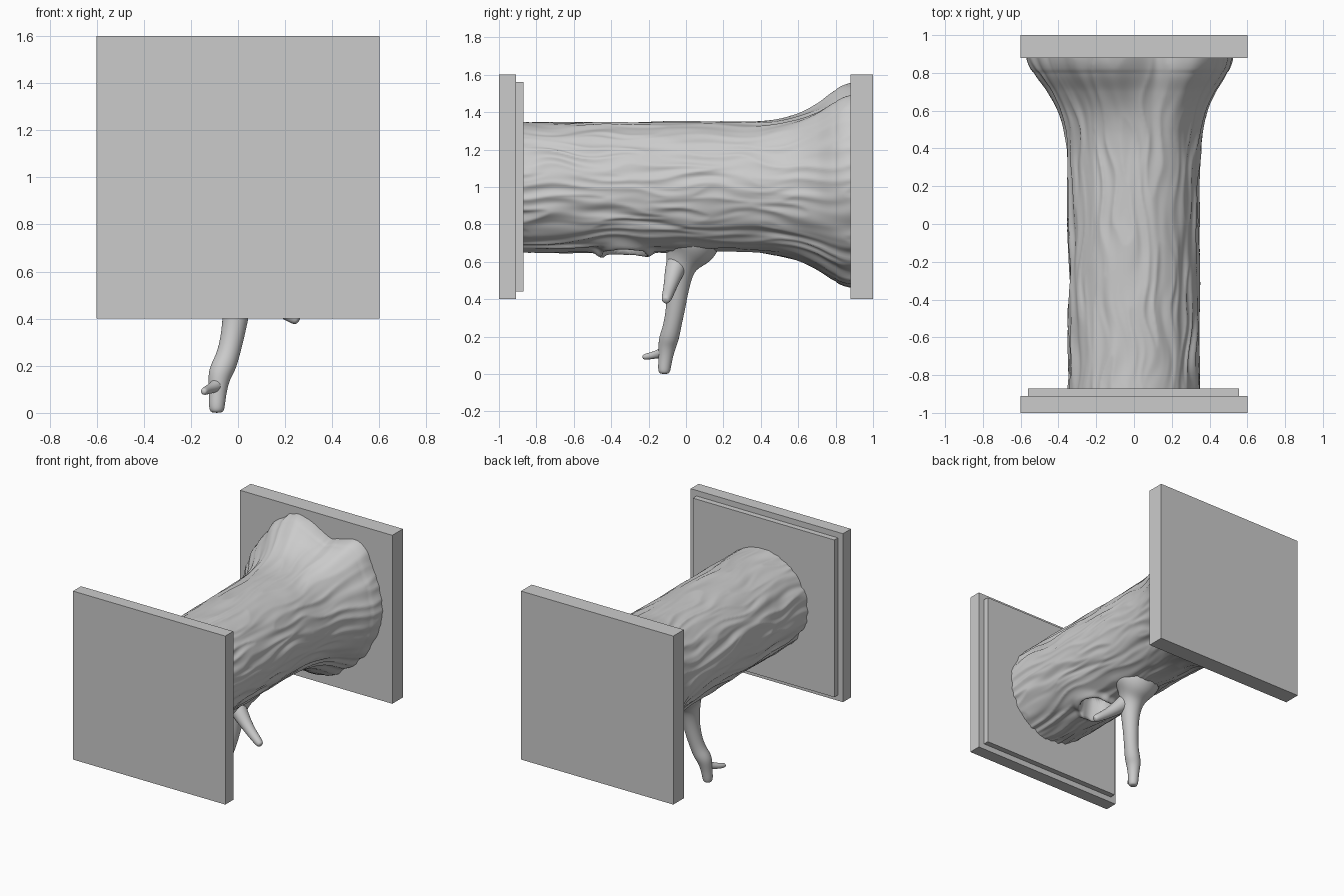
import bpy, bmesh
from math import sin, cos, pi, tau, exp, hypot, degrees
from mathutils import Vector, noise

if "Cube" in bpy.data.objects:
    bpy.data.objects.remove(bpy.data.objects["Cube"])


def finish(bm, name, smooth=True):
    bmesh.ops.recalc_face_normals(bm, faces=bm.faces)
    mesh = bpy.data.meshes.new(name)
    bm.to_mesh(mesh)
    bm.free()
    if smooth:
        mesh.shade_smooth()
    obj = bpy.data.objects.new(name, mesh)
    bpy.context.collection.objects.link(obj)
    return obj


def slab(name, x0, x1, y0, y1, z0, z1):
    bm = bmesh.new()
    bmesh.ops.create_cube(bm, size=1)
    for v in bm.verts:
        v.co = ((x0 + x1) / 2 + v.co.x * (x1 - x0),
                (y0 + y1) / 2 + v.co.y * (y1 - y0),
                (z0 + z1) / 2 + v.co.z * (z1 - z0))
    return finish(bm, name, False)


def bridge(bm, rings):
    n = len(rings[0])
    for a, b in zip(rings, rings[1:]):
        for i in range(n):
            j = (i + 1) % n
            bm.faces.new((a[i], a[j], b[j], b[i]))


def tube(name, path, sides=10):
    """Round limb through (x, y, z, radius) points, smoothed by subdivision."""
    bm = bmesh.new()
    pts = [Vector(p[:3]) for p in path]
    rings, prev, q = [], None, None
    for k, p in enumerate(pts):
        t = (pts[min(k + 1, len(pts) - 1)] - pts[max(k - 1, 0)]).normalized()
        q = t.to_track_quat('Z', 'Y') if q is None else prev.rotation_difference(t) @ q
        prev = t
        r = path[k][3]
        rings.append([bm.verts.new(p + q @ Vector((r * cos(tau * i / sides), r * sin(tau * i / sides), 0)))
                      for i in range(sides)])
    bridge(bm, rings)
    bm.faces.new(rings[0])
    bm.faces.new(rings[-1])
    obj = finish(bm, name)
    obj.modifiers.new("smooth", 'SUBSURF').levels = 2
    obj.modifiers["smooth"].render_levels = 2
    return obj


def interp(table, x):
    """Smooth interpolation through a sorted (x, value) table."""
    if x <= table[0][0]:
        return table[0][1]
    for k in range(len(table) - 1):
        (x0, v0), (x1, v1) = table[k], table[k + 1]
        if x <= x1:
            a = table[k - 1][1] if k > 0 else v0
            b = table[k + 2][1] if k + 2 < len(table) else v1
            t = (x - x0) / (x1 - x0)
            return 0.5 * (2 * v0 + (v1 - a) * t + (2 * a - 5 * v0 + 4 * v1 - b) * t * t
                          + (3 * v0 - a - 3 * v1 + b) * t ** 3)
    return table[-1][1]


# End plates
slab("back_plate", -0.6, 0.6, 0.88, 1.0, 0.4, 1.6)
slab("front_plate", -0.6, 0.6, -1.0, -0.91, 0.4, 1.6)
slab("front_inner_plate", -0.56, 0.555, -0.91, -0.87, 0.44, 1.56)

# Trunk: lobed root outline (angle, radius) and how far the flare has opened along y
ROOT = [(-39, 0.49), (-15, 0.5), (0, 0.515), (17, 0.53), (35, 0.55), (55, 0.59), (76, 0.465),
        (105, 0.57), (120, 0.56), (142, 0.53), (165, 0.535), (190, 0.575), (210, 0.56),
        (232, 0.5), (256, 0.525), (284, 0.53), (305, 0.5), (321, 0.49), (345, 0.5), (360, 0.515)]
FLARE = [(0.2, 0), (0.3, 0.01), (0.4, 0.03), (0.5, 0.10), (0.6, 0.25), (0.7, 0.5),
         (0.8, 0.82), (0.84, 0.94), (0.89, 1.0)]
SEGS, ROWS = 256, 190
HX, HY, HR = 0.04, -0.33, 0.125     # knot hole centre and radius

bm = bmesh.new()
rings = []
root_radius = [interp(ROOT, degrees(tau * i / SEGS)) for i in range(SEGS)]
for k in range(ROWS + 1):
    y = -0.873 + 1.757 * k / ROWS
    f = interp(FLARE, y)
    ring = []
    for i in range(SEGS):
        a = tau * i / SEGS
        c, s = cos(a), sin(a)
        r = 0.345 + 0.006 * noise.noise((c * 1.5, s * 1.5, y * 2))
        r += (root_radius[i] - r) * f
        # Bark grooves stretched along the trunk, bent by a slow warp
        w = a + 0.16 * noise.noise((c * 2, s * 2, y * 3.5 + 7))
        n1 = noise.noise((cos(w) * 5, sin(w) * 5, y * 2.2))
        n2 = noise.noise((cos(w) * 9 + 4, sin(w) * 9, y * 4))
        amp = 0.012 - 0.005 * max(s, 0)
        r += amp * (0.6 - 2.2 * abs(n1) + 0.6 * n2)
        x, z = r * c, 1 + r * s
        # Knot hole with a raised rim on the underside
        if s < 0:
            d = hypot(x - HX, y - HY) / HR
            z -= 0.024 * exp(-((d - 1.05) / 0.2) ** 2)
            t = min(max((1.0 - d) / 0.3, 0), 1)
            z += 0.13 * t * t * (3 - 2 * t)
        ring.append(bm.verts.new((x, y, z)))
    rings.append(ring)
bridge(bm, rings)
finish(bm, "trunk")

# Hanging branch with two side twigs
tube("branch", [(0, 0.03, 0.80, 0.17), (0, 0.025, 0.70, 0.17), (0, 0.01, 0.65, 0.135),
                (0, -0.015, 0.61, 0.098), (0, -0.035, 0.55, 0.076), (-0.005, -0.045, 0.45, 0.06),
                (-0.018, -0.055, 0.35, 0.052), (-0.04, -0.075, 0.25, 0.049),
                (-0.06, -0.088, 0.20, 0.054), (-0.08, -0.10, 0.16, 0.051),
                (-0.085, -0.107, 0.10, 0.039), (-0.09, -0.115, 0.04, 0.036),
                (-0.09, -0.117, 0.01, 0.032), (-0.09, -0.117, 0.0, 0.02)], 14)
tube("side_branch", [(-0.01, -0.03, 0.62, 0.07), (0.05, -0.06, 0.56, 0.058), (0.11, -0.075, 0.50, 0.044),
                     (0.17, -0.09, 0.45, 0.035), (0.22, -0.10, 0.415, 0.031),
                     (0.25, -0.108, 0.395, 0.025), (0.258, -0.11, 0.39, 0.014)])
tube("small_twig", [(-0.075, -0.10, 0.13, 0.035), (-0.10, -0.135, 0.11, 0.027),
                    (-0.125, -0.175, 0.10, 0.02), (-0.142, -0.215, 0.092, 0.018),
                    (-0.148, -0.232, 0.09, 0.012)])
